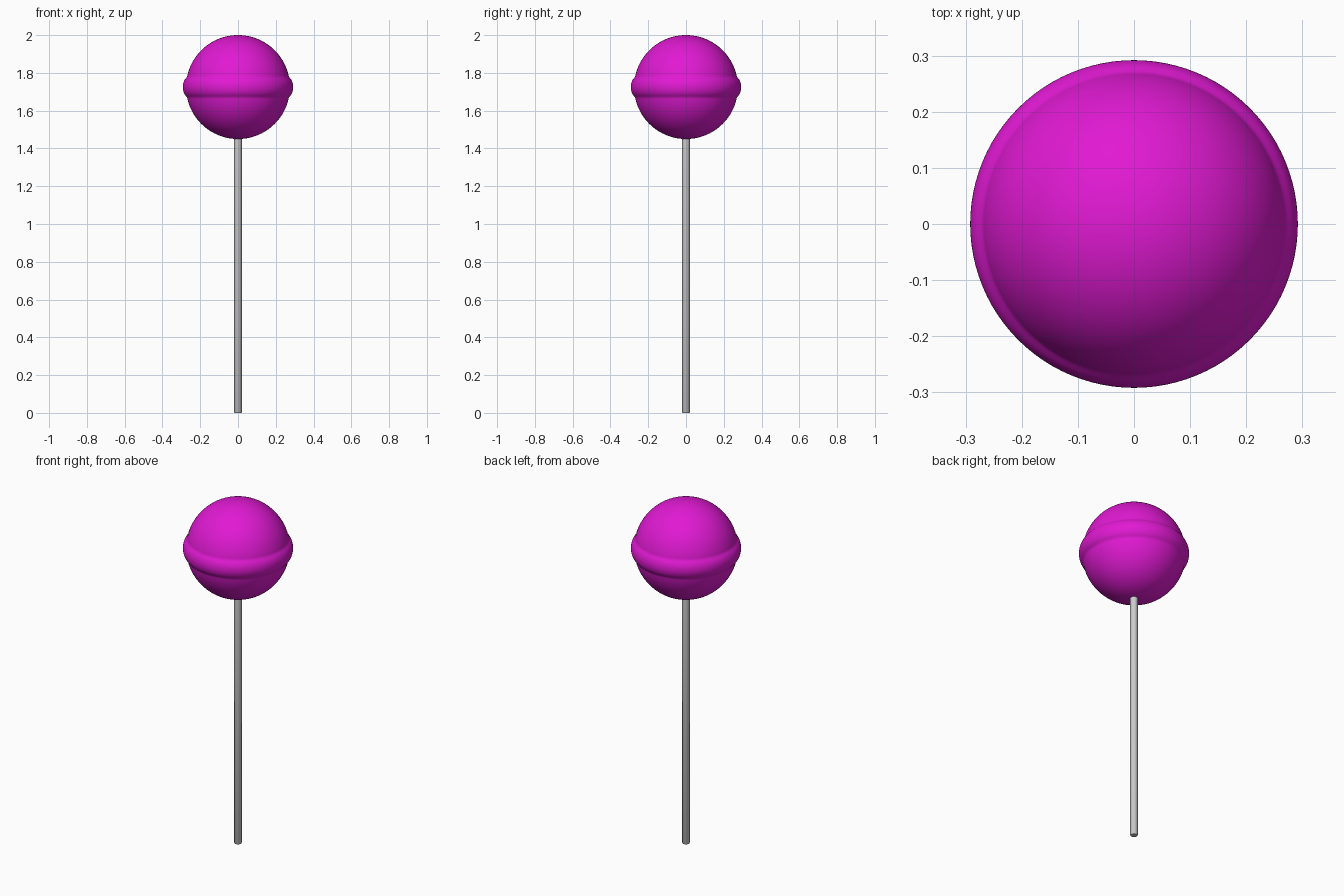
import bpy, bmesh, math

if "Cube" in bpy.data.objects:
    bpy.data.objects.remove(bpy.data.objects["Cube"])

R, CZ = 0.275, 1.725            # candy ball radius and centre height


def lathe(name, profile, segments):
    """Revolve an (r, z) profile that starts and ends on the z axis."""
    bm = bmesh.new()
    verts = [bm.verts.new((r, 0, z)) for r, z in profile]
    edges = [bm.edges.new(pair) for pair in zip(verts, verts[1:])]
    bmesh.ops.spin(bm, geom=verts + edges, cent=(0, 0, 0), axis=(0, 0, 1),
                   angle=math.tau, steps=segments, use_duplicate=False)
    bmesh.ops.remove_doubles(bm, verts=bm.verts, dist=1e-5)
    bmesh.ops.recalc_face_normals(bm, faces=bm.faces)
    mesh = bpy.data.meshes.new(name)
    bm.to_mesh(mesh)
    bm.free()
    obj = bpy.data.objects.new(name, mesh)
    bpy.context.collection.objects.link(obj)
    bpy.ops.object.select_all(action='DESELECT')
    obj.select_set(True)
    bpy.context.view_layer.objects.active = obj
    bpy.ops.object.shade_smooth_by_angle(angle=math.radians(50))
    return obj


# candy ball with a rounded band swelling around its equator
profile = []
N = 120
for i in range(N + 1):
    a = -math.pi / 2 + math.pi * i / N
    r, z = R * math.cos(a), R * math.sin(a)
    if abs(z) < 0.06:
        r = max(r, 0.25 + 0.042 * math.sqrt(1 - (z / 0.06) ** 2))
    profile.append((0 if i in (0, N) else r, CZ + z))
candy = lathe("candy", profile, 96)

pink = bpy.data.materials.new("candy_pink")
pink.diffuse_color = (0.75, 0.01, 0.65, 1)
pink.use_nodes = True
pink.node_tree.nodes["Principled BSDF"].inputs["Base Color"].default_value = pink.diffuse_color
candy.data.materials.append(pink)

# stick with slightly eased bottom edge, running up into the candy
lathe("stick", [(0, 0), (0.018, 0), (0.02, 0.003), (0.02, 1.48), (0, 1.48)], 32)
